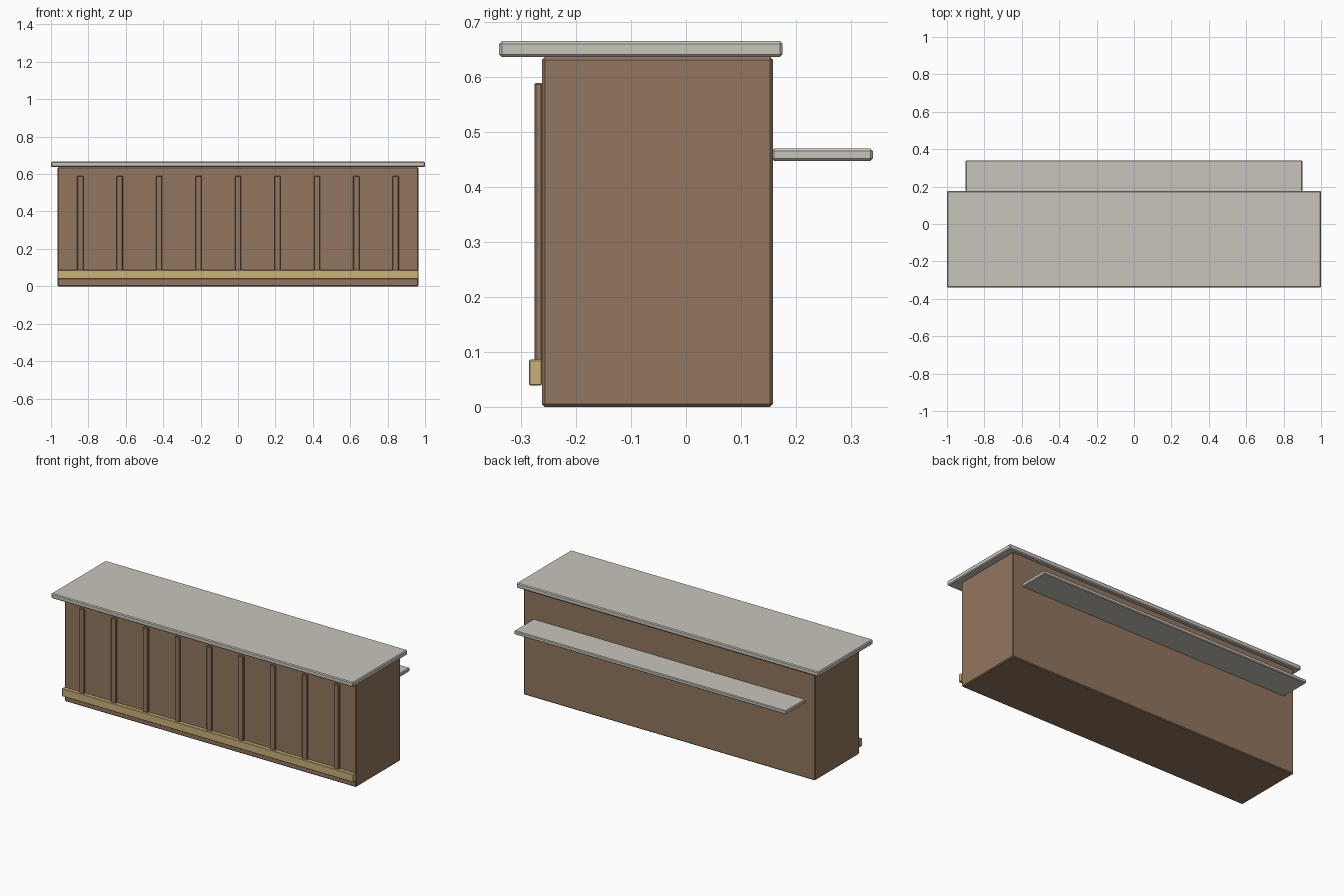
import bpy
import bmesh

cube = bpy.data.objects.get("Cube")
if cube:
    bpy.data.objects.remove(cube, do_unlink=True)


def material(name, color):
    m = bpy.data.materials.new(name)
    m.use_nodes = True
    m.diffuse_color = (*color, 1)
    m.node_tree.nodes["Principled BSDF"].inputs["Base Color"].default_value = (*color, 1)
    return m


wood = material("brown wood", (0.287, 0.181, 0.114))
stone = material("pale stone", (0.584, 0.558, 0.515))
brass = material("brass", (0.584, 0.440, 0.195))


def box(name, xs, ys, zs, mat, chamfer):
    """Chamfered box given by its extents along each axis."""
    bm = bmesh.new()
    bmesh.ops.create_cube(bm, size=1)
    for v in bm.verts:
        v.co = [lo + (c + 0.5) * (hi - lo) for c, (lo, hi) in zip(v.co, (xs, ys, zs))]
    bmesh.ops.bevel(bm, geom=bm.edges[:], offset=chamfer, segments=1,
                    profile=0.5, affect='EDGES')
    mesh = bpy.data.meshes.new(name)
    bm.to_mesh(mesh)
    bm.free()
    mesh.materials.append(mat)
    obj = bpy.data.objects.new(name, mesh)
    bpy.context.collection.objects.link(obj)
    return obj


# Main cabinet and worktop
box("counter_body", (-0.965, 0.965), (-0.262, 0.158), (0, 0.637), wood, 0.005)
box("counter_top", (-1, 1), (-0.34, 0.176), (0.637, 0.666), stone, 0.005)

# Shelf on the working side
box("back_shelf", (-0.9, 0.9), (0.156, 0.34), (0.448, 0.47), stone, 0.004)

# Foot rail along the front
box("foot_rail", (-0.965, 0.965), (-0.286, -0.262), (0.039, 0.086), brass, 0.002)

# Evenly spaced vertical battens on the front
COUNT, SPACING, HALF = 9, 0.2108, 0.0165
for i in range(COUNT):
    x = (i - (COUNT - 1) / 2) * SPACING
    box(f"front_batten_{i + 1}", (x - HALF, x + HALF), (-0.276, -0.261),
        (0.08, 0.59), wood, 0.003)
